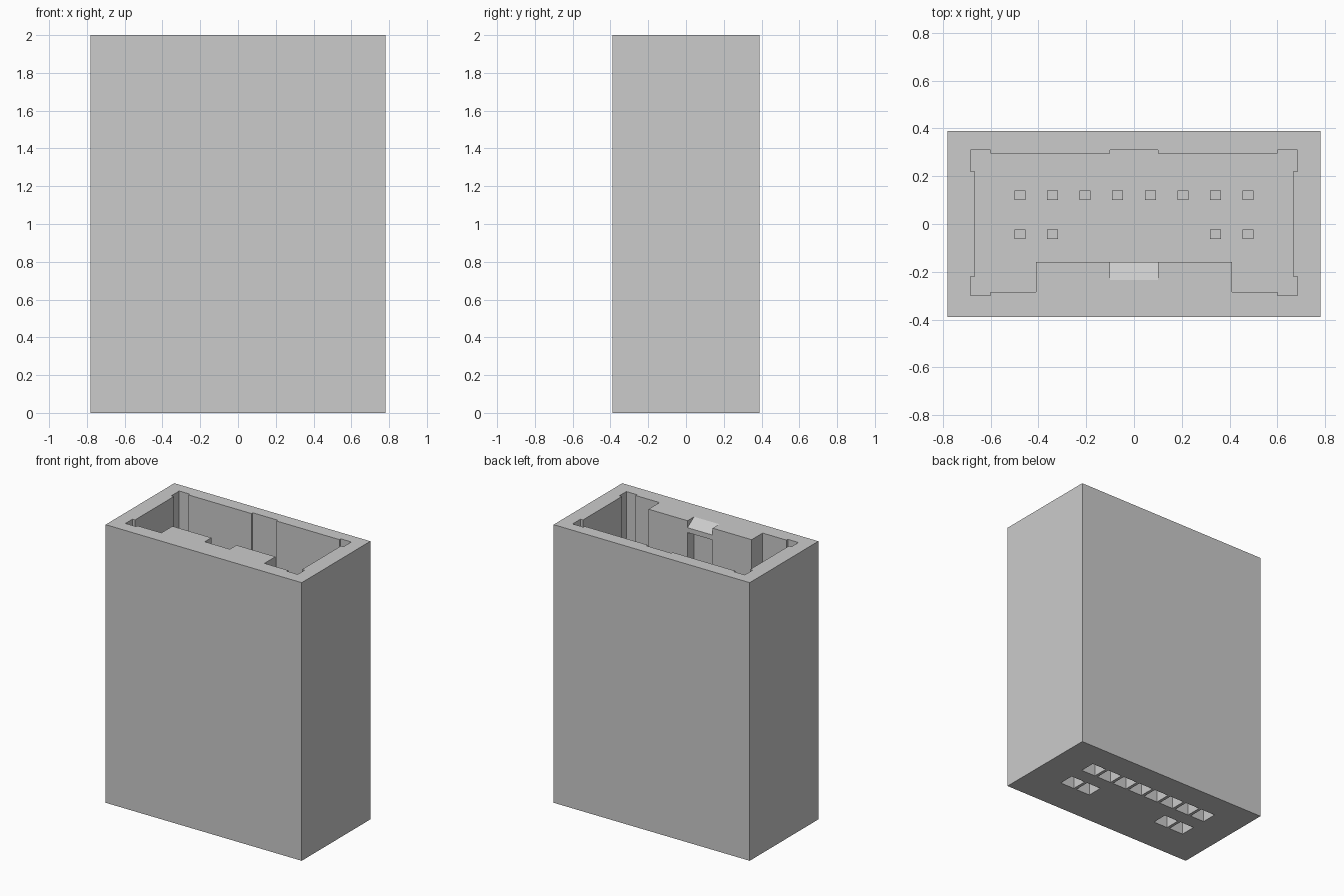
import bpy, bmesh

cube = bpy.data.objects.get("Cube")
if cube:
    bpy.data.objects.remove(cube, do_unlink=True)

HEIGHT, FLOOR = 2.0, 0.8

grey = bpy.data.materials.new("plain_grey")
grey.use_nodes = True
grey.diffuse_color = (0.6, 0.6, 0.6, 1)
grey.node_tree.nodes["Principled BSDF"].inputs["Base Color"].default_value = (0.6, 0.6, 0.6, 1)


def prism(name, points, direction):
    """Extrude a closed outline of 3D points along a direction."""
    bm = bmesh.new()
    face = bm.faces.new([bm.verts.new(p) for p in points])
    grown = bmesh.ops.extrude_face_region(bm, geom=[face])["geom"]
    moved = [g for g in grown if isinstance(g, bmesh.types.BMVert)]
    bmesh.ops.translate(bm, verts=moved, vec=direction)
    bmesh.ops.recalc_face_normals(bm, faces=bm.faces[:])
    mesh = bpy.data.meshes.new(name)
    bm.to_mesh(mesh)
    bm.free()
    mesh.materials.append(grey)
    obj = bpy.data.objects.new(name, mesh)
    bpy.context.collection.objects.link(obj)
    return obj


def block(name, x, y, half_x, half_y, z0, z1):
    corners = [(-1, -1), (1, -1), (1, 1), (-1, 1)]
    return prism(name, [(x + i * half_x, y + j * half_y, z0) for i, j in corners],
                 (0, 0, z1 - z0))


def cut(target, cutter):
    mod = target.modifiers.new(cutter.name, "BOOLEAN")
    mod.operation, mod.solver, mod.object = "DIFFERENCE", "EXACT", cutter
    cutter.hide_render = True
    cutter.hide_set(True)


# Outer housing
housing = block("housing", 0, 0, 0.78, 0.39, 0, HEIGHT)

# Keyed socket: half outline from front to back, mirrored in x
half = [(0.1, -0.235), (0.1, -0.16), (0.41, -0.16), (0.41, -0.285),
        (0.6, -0.285), (0.6, -0.3), (0.685, -0.3), (0.685, -0.22),
        (0.665, -0.22), (0.665, 0.22), (0.685, 0.22), (0.685, 0.31),
        (0.6, 0.31), (0.6, 0.295), (0.1, 0.295), (0.1, 0.31)]
outline = half + [(-x, y) for x, y in reversed(half)]
cut(housing, prism("socket_cutter", [(x, y, FLOOR) for x, y in outline], (0, 0, 1.5)))

# Sloped latch lip over the central slot
prism("latch_lip", [(-0.1, y, z) for y, z in
                    [(-0.235, HEIGHT), (-0.16, 1.95), (-0.16, 1.915), (-0.235, 1.915)]],
      (0.2, 0, 0))

# Contact pins in the socket, with a wire hole under each one
columns = [(i - 3.5) * 0.136 for i in range(8)]
rows = [(0.12, 0.148, columns), (-0.043, -0.072, columns[:2] + columns[-2:])]
for r, (pin_y, hole_y, xs) in enumerate(rows):
    for i, x in enumerate(xs):
        block(f"pin_{r}_{i}", x, pin_y, 0.023, 0.02, FLOOR - 0.05, 1.5)
        cut(housing, block(f"wire_hole_cutter_{r}_{i}", x, hole_y, 0.057, 0.057, -0.1, 0.6))
